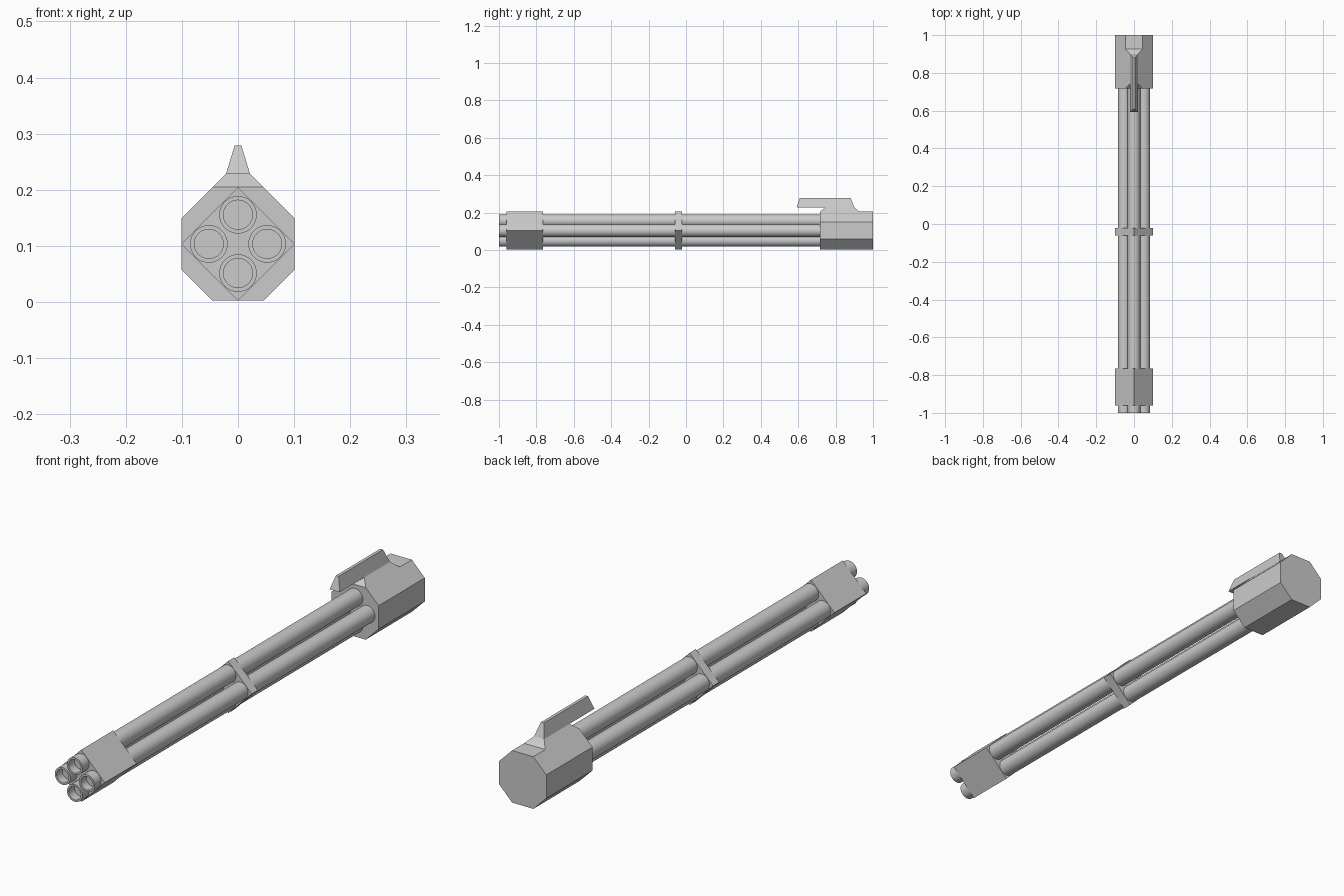
import bpy, math

if "Cube" in bpy.data.objects:
    bpy.data.objects.remove(bpy.data.objects["Cube"])

ZC = 0.1035  # height of the barrel cluster axis


def make_object(name, verts, faces):
    mesh = bpy.data.meshes.new(name)
    mesh.from_pydata(verts, [], faces)
    mesh.update()
    obj = bpy.data.objects.new(name, mesh)
    bpy.context.collection.objects.link(obj)
    return obj


def loft(name, rings):
    """Skin equal-length rings of points and cap both ends."""
    n = len(rings[0])
    verts = [p for ring in rings for p in ring]
    faces = [tuple(reversed(range(n)))]
    for r in range(len(rings) - 1):
        a, b = r * n, (r + 1) * n
        for i in range(n):
            j = (i + 1) % n
            faces.append((a + i, a + j, b + j, b + i))
    last = (len(rings) - 1) * n
    faces.append(tuple(range(last, last + n)))
    return make_object(name, verts, faces)


def prism(name, outline, y0, y1):
    """Extrude an XZ outline (clockwise seen from +y) along y."""
    return loft(name, [[(x, y, z) for x, z in reversed(outline)] for y in (y0, y1)])


def rect(hx, y0, y1, z):
    return [(-hx, y0, z), (hx, y0, z), (hx, y1, z), (-hx, y1, z)]


def barrel(name, cx, cz, sides=32):
    # Closed back, outer wall, muzzle rim, bore wall, bore floor
    rings = []
    for y, r in ((0.73, 0.0335), (-1.0, 0.0335), (-1.0, 0.026), (-0.965, 0.026)):
        rings.append([(cx + r * math.cos(2 * math.pi * i / sides), y,
                       cz + r * math.sin(2 * math.pi * i / sides)) for i in range(sides)])
    obj = loft(name, rings)
    bpy.ops.object.select_all(action='DESELECT')
    obj.select_set(True)
    bpy.context.view_layer.objects.active = obj
    bpy.ops.object.shade_smooth_by_angle(angle=math.radians(35))


# Four barrels around the axis
for k, label in enumerate(("right", "top", "left", "bottom")):
    a = k * math.pi / 2
    barrel(f"barrel_{label}", 0.052 * math.cos(a), ZC + 0.052 * math.sin(a))

# Diamond-shaped muzzle block and middle clamp
diamond = [(0.101 * math.cos(k * math.pi / 2), ZC + 0.101 * math.sin(k * math.pi / 2))
           for k in range(4)]
prism("muzzle_block", diamond, -0.96, -0.765)
prism("middle_clamp", diamond, -0.06, -0.022)

# Eight-sided rear housing
octagon = [(x * sx, ZC + z * sz) for sx, sz, pts in (
    (1, 1, ((0.101, 0.0455), (0.0455, 0.101))),
    (-1, 1, ((0.0455, 0.101), (0.101, 0.0455))),
    (-1, -1, ((0.101, 0.0455), (0.0455, 0.101))),
    (1, -1, ((0.0455, 0.101), (0.101, 0.0455)))) for x, z in pts]
prism("rear_housing", octagon, 0.717, 1.0)

# Tapered handle foot and the wedge-shaped handle reaching forward
loft("handle_foot", [rect(0.0455, 0.717, 0.927, ZC + 0.101),
                     rect(0.0215, 0.743, 0.9, 0.228)])
loft("handle", [rect(0.0215, 0.592, 0.9, 0.228),
                rect(0.006, 0.608, 0.88, 0.279)])
